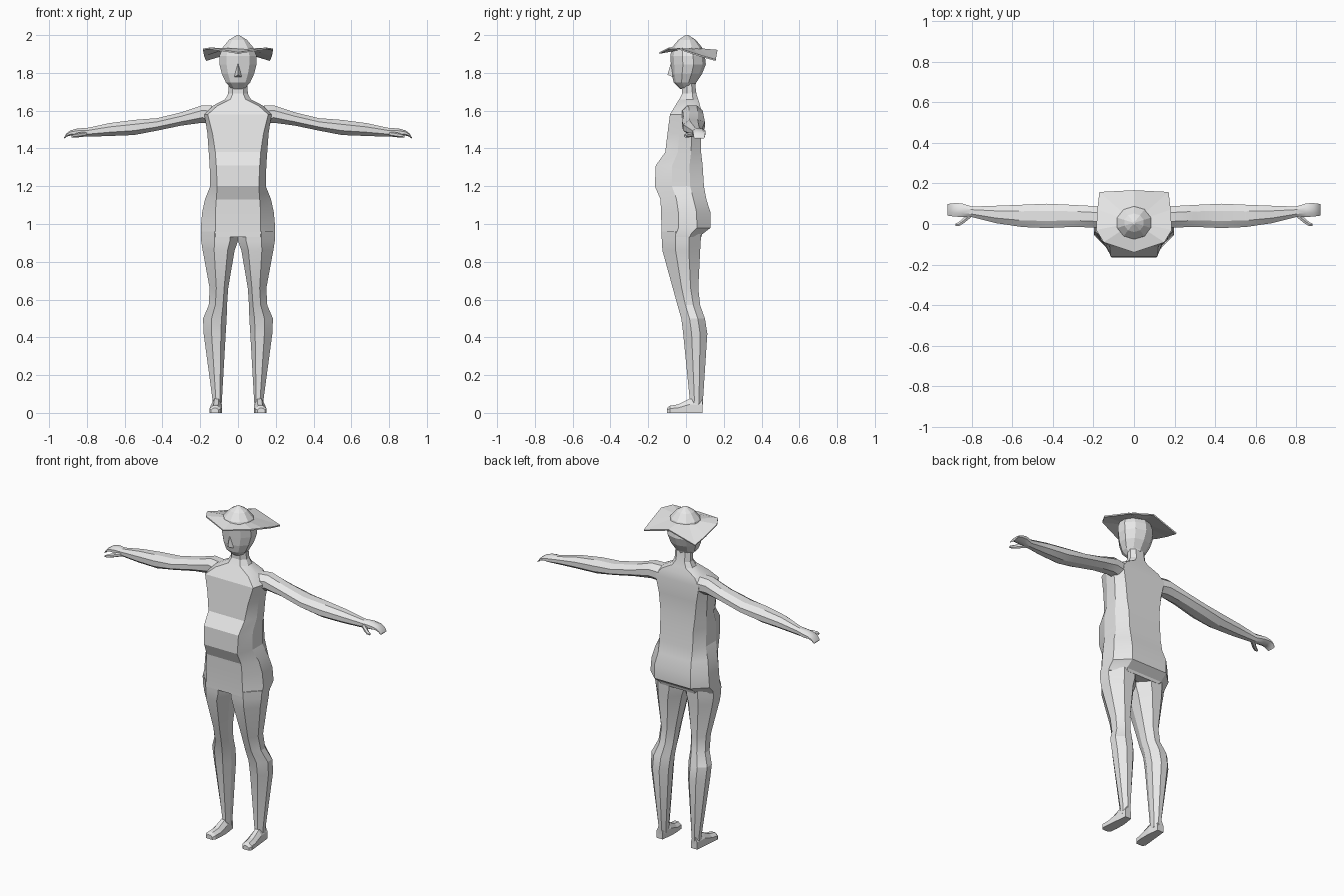
import bpy, bmesh, math
from mathutils import Vector

if "Cube" in bpy.data.objects:
    bpy.data.objects.remove(bpy.data.objects["Cube"])

grey = bpy.data.materials.new("plain grey")
grey.diffuse_color = (0.8, 0.8, 0.8, 1)
grey.use_nodes = True
grey.node_tree.nodes["Principled BSDF"].inputs["Base Color"].default_value = grey.diffuse_color


def finish(bm, name, mirror=False, smooth=None):
    bmesh.ops.recalc_face_normals(bm, faces=bm.faces)
    me = bpy.data.meshes.new(name)
    bm.to_mesh(me)
    bm.free()
    me.materials.append(grey)
    ob = bpy.data.objects.new(name, me)
    bpy.context.collection.objects.link(ob)
    if smooth:
        bpy.ops.object.select_all(action='DESELECT')
        ob.select_set(True)
        bpy.context.view_layer.objects.active = ob
        bpy.ops.object.shade_smooth_by_angle(angle=math.radians(smooth))
    if mirror:
        ob.modifiers.new("mirror", 'MIRROR').use_mirror_merge = False
    return ob


def loft(name, rings, **kw):
    """Skin a list of equal-length rings and cap both ends."""
    bm = bmesh.new()
    loops = [[bm.verts.new(p) for p in r] for r in rings]
    n = len(loops[0])
    for a, b in zip(loops, loops[1:]):
        for i in range(n):
            j = (i + 1) % n
            bm.faces.new((a[i], a[j], b[j], b[i]))
    bm.faces.new(loops[0][::-1])
    bm.faces.new(loops[-1])
    return finish(bm, name, **kw)


def mix(a, b, t):
    return a + (b - a) * t


# Torso and neck: z, front half width, front y, half width, back half width, back y
torso = [(.93, .12, -.13, .195, .11, .08), (.945, .12, -.13, .197, .12, .085),
         (.98, .12, -.13, .197, .12, .13), (1.06, .12, -.132, .19, .12, .13),
         (1.13, .115, -.135, .175, .11, .108), (1.20, .11, -.165, .147, .11, .095),
         (1.31, .115, -.16, .15, .11, .088), (1.38, .12, -.11, .155, .115, .08),
         (1.48, .135, -.098, .162, .125, .08), (1.58, .16, -.085, .178, .145, .085),
         (1.625, .11, -.058, .135, .11, .075), (1.66, .04, -.036, .068, .045, .065),
         (1.69, .028, -.02, .052, .028, .055), (1.745, .028, -.02, .05, .028, .048)]
rings = []
for z, fw, yf, hw, bw, yb in torso:
    half = [(fw, yf), (hw, mix(yf, yb, .35)), (hw, mix(yf, yb, .72)), (bw, yb)]
    rings.append([(x, y, z) for x, y in half] + [(-x, y, z) for x, y in half[::-1]])
loft("torso", rings, smooth=20)

# Legs: z, inner x, outer x, front y, back y
leg = [(.96, .0, .195, -.13, .08), (.91, .0, .195, -.128, .078),
       (.86, .018, .187, -.125, .075), (.66, .052, .15, -.07, .065),
       (.57, .058, .155, -.045, .075), (.50, .06, .185, -.025, .10),
       (.42, .065, .182, -.015, .113), (.07, .085, .135, .02, .09),
       (.03, .088, .138, .015, .088)]
rings = []
for z, xi, xo, yf, yb in leg:
    fr = [(.22, 0), (.64, 0), (1, .35), (1, .7), (.68, 1), (.3, 1), (0, .7), (0, .35)]
    rings.append([(mix(xi, xo, u), mix(yf, yb, v), z) for u, v in fr])
loft("leg", rings, mirror=True, smooth=20)

# Feet: y, inner x, outer x, top z
foot = [(.088, .095, .135, .07), (.02, .085, .142, .075), (-.04, .085, .148, .045),
        (-.085, .09, .152, .038), (-.10, .102, .142, .025)]
loft("foot", [[(xi, y, 0), (xo, y, 0), (xo, y, zt * .6), (mix(xi, xo, .7), y, zt),
               (mix(xi, xo, .3), y, zt), (xi, y, zt * .6)]
              for y, xi, xo, zt in foot], mirror=True)


def oval(x, zc, rz, yc, ry, n=8):
    ang = [(i + .5) * math.tau / n for i in range(n)]
    k = 1 / math.cos(math.pi / n)
    return [(x, yc + ry * k * math.cos(a), zc + rz * k * math.sin(a)) for a in ang]


# Arms with hands: x, centre z, half height, centre y, half depth
arm = [(.11, 1.575, .05, .025, .055), (.19, 1.582, .046, .035, .053),
       (.30, 1.556, .035, .04, .054), (.43, 1.527, .033, .04, .06),
       (.55, 1.511, .04, .04, .055), (.68, 1.50, .034, .047, .043),
       (.80, 1.485, .023, .06, .026), (.85, 1.485, .021, .068, .034),
       (.885, 1.482, .014, .07, .033), (.907, 1.472, .009, .07, .031),
       (.92, 1.456, .004, .07, .028)]
loft("arm", [oval(*r) for r in arm], mirror=True, smooth=30)
thumb = [(.80, 1.478, .012, .05, .014), (.84, 1.472, .011, .018, .014),
         (.865, 1.468, .009, -.001, .010), (.882, 1.464, .005, -.004, .006)]
loft("thumb", [oval(*r, n=6) for r in thumb], mirror=True)

# Head and crown of the hat: z, half width, front y, back y
head = [(1.715, .035, -.03, .04), (1.75, .068, -.065, .055), (1.795, .09, -.076, .085),
        (1.845, .103, -.08, .105), (1.89, .103, -.083, .10), (1.935, .085, -.074, .085),
        (1.975, .05, -.04, .052), (2.0, .006, -.002, .012)]
loft("head", [[(w * math.sin(i * math.tau / 10),
                mix(yf, yb, .5 - .5 * math.cos(i * math.tau / 10)), z)
               for i in range(10)] for z, w, yf, yb in head])

# Nose
bm = bmesh.new()
bridge, tip, left, right, base = [bm.verts.new(p) for p in (
    (0, -.078, 1.86), (0, -.098, 1.79), (-.02, -.07, 1.778), (.02, -.07, 1.778), (0, -.06, 1.80))]
for f in ((bridge, left, tip), (bridge, tip, right), (left, right, tip),
          (bridge, base, left), (bridge, right, base), (left, base, right)):
    bm.faces.new(f)
finish(bm, "nose")

# Hat brim: corners fold up at the front sides and droop at the back
half = [(.15, -.09, 1.93), (.186, -.03, 1.925), (.18, .07, 1.892), (.17, .157, 1.867)]
outer = [(0, -.14, 1.905)] + half + [(0, .166, 1.918)] + [(-x, y, z) for x, y, z in half[::-1]]
bm = bmesh.new()
out, inn = [], []
for p in outer:
    d = Vector((p[0], p[1] - .008, 0)).normalized() * .078
    out.append(bm.verts.new(p))
    inn.append(bm.verts.new((d.x, d.y + .008, 1.925)))
for i in range(len(out)):
    j = (i + 1) % len(out)
    bm.faces.new((out[i], out[j], inn[j], inn[i]))
brim = finish(bm, "hat_brim")
solid = brim.modifiers.new("thickness", 'SOLIDIFY')
solid.thickness = .008
solid.offset = 0
